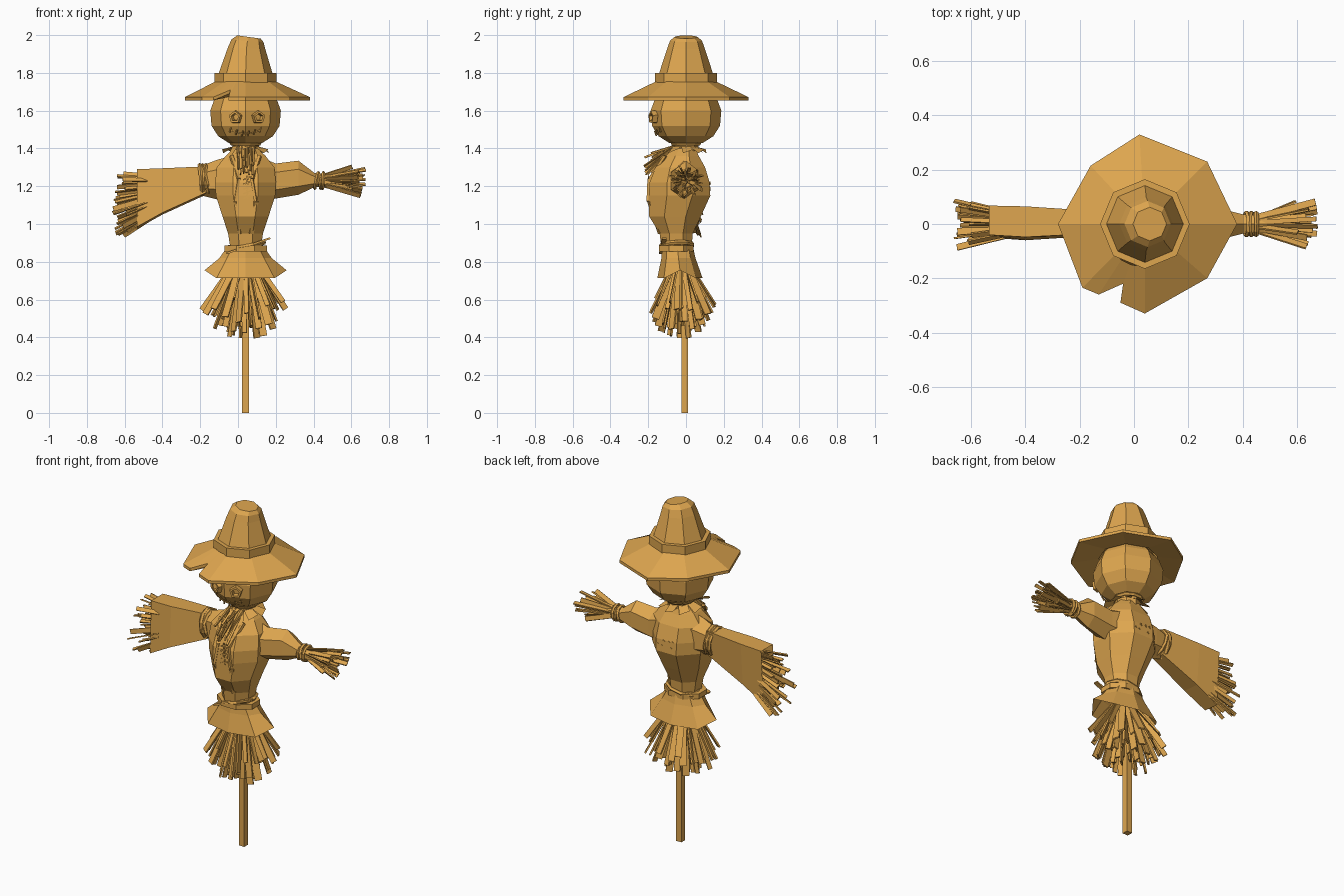
import bpy, bmesh, math, random
from mathutils import Vector, Matrix

if "Cube" in bpy.data.objects:
    bpy.data.objects.remove(bpy.data.objects["Cube"])
random.seed(4)

STRAW = bpy.data.materials.new("golden straw")
STRAW.use_nodes = True
COLOUR = (0.73, 0.38, 0.078, 1)
STRAW.diffuse_color = COLOUR
STRAW.node_tree.nodes["Principled BSDF"].inputs["Base Color"].default_value = COLOUR
CX = 0.04


def finish(name, bm):
    bmesh.ops.recalc_face_normals(bm, faces=bm.faces)
    me = bpy.data.meshes.new(name)
    bm.to_mesh(me)
    bm.free()
    me.materials.append(STRAW)
    ob = bpy.data.objects.new(name, me)
    bpy.context.collection.objects.link(ob)
    return ob


def loft(name, rings, cap_start=True, cap_end=True, closed=False):
    """Skin a list of equally long point rings."""
    bm = bmesh.new()
    vs = [[bm.verts.new(p) for p in r] for r in rings]
    n = len(vs[0])
    pairs = list(zip(vs, vs[1:])) + ([(vs[-1], vs[0])] if closed else [])
    for a, b in pairs:
        for i in range(n):
            j = (i + 1) % n
            bm.faces.new((a[i], a[j], b[j], b[i]))
    if cap_start and not closed:
        bm.faces.new(vs[0])
    if cap_end and not closed:
        bm.faces.new(vs[-1])
    return finish(name, bm)


def level(z, rx, ry=None, cx=CX, cy=0.0, n=8, turn=0.0, tilt=0.0):
    """Horizontal ring, tilt makes z change along x."""
    ry = ry or rx
    angles = [turn + math.tau * i / n for i in range(n)]
    return [Vector((cx + rx * math.cos(a), cy + ry * math.sin(a),
                    z + tilt * rx * math.cos(a))) for a in angles]


def across(x, z0, z1, ry, cy=0.0, n=6):
    """Upright ring facing along x, for the sleeves."""
    angles = [math.tau * (i + 0.5) / n for i in range(n)]
    return [Vector((x, cy + ry * math.cos(a), (z0 + z1) / 2 + (z1 - z0) / 2 * math.sin(a)))
            for a in angles]


def add_stick(bm, a, b, width, thick, spin=0.0):
    a, b = Vector(a), Vector(b)
    rot = (b - a).to_track_quat('Z', 'Y').to_matrix().to_4x4()
    size = Matrix.Diagonal((width, thick, (b - a).length, 1))
    bmesh.ops.create_cube(bm, size=1, matrix=Matrix.Translation((a + b) / 2) @ rot
                          @ Matrix.Rotation(spin, 4, 'Z') @ size)


def sticks(name, pairs, width, thick, spin=False):
    bm = bmesh.new()
    for a, b in pairs:
        w = width * random.uniform(0.65, 1.2)
        add_stick(bm, a, b, w, thick, random.uniform(0, math.pi) if spin else 0)
    return finish(name, bm)


def rope(name, centre, radius, thick, rot=(0, 0, 0), squash=1.0):
    """Low-poly loop of rope."""
    rings = []
    for i in range(10):
        a = math.tau * i / 10
        out = Vector((math.cos(a), math.sin(a) * squash, 0))
        rings.append([out * (radius + thick * math.cos(b)) + Vector((0, 0, thick * math.sin(b)))
                      for b in (math.tau * k / 5 for k in range(5))])
    ob = loft(name, rings, closed=True)
    ob.location, ob.rotation_euler = centre, rot
    return ob


# Pole
loft("pole", [level(z, 0.025, cy=-0.007, n=4, turn=math.pi / 4) for z in (0, 1.42)])

# Head
head = [(1.43, .09), (1.465, .145), (1.52, .18), (1.6, .187), (1.66, .165), (1.72, .12)]
loft("head", [level(z, r) for z, r in head])

# Hat: crown, band and a brim with a torn notch
crown = [(1.79, .145, 0, CX), (1.93, .099, -.03, .045), (1.97, .085, -.08, .05),
         (1.99, .062, -.14, .058)]
loft("hat_crown", [level(z, r, cx=x, tilt=t) for z, r, t, x in crown])
loft("hat_band", [level(z, .165) for z in (1.75, 1.8)])
rim = [(.38, 0), (.27, .23), (.02, .33), (-.16, .215), (-.28, 0), (-.19, -.235),
       (-.13, -.26), (-.04, -.22), (-.05, -.29), (.04, -.33), (.27, -.2)]
top = [Vector((x, y, 1.71 if y == -.22 else 1.672)) for x, y in rim]
low = [p - Vector((0, 0, .017)) for p in top]
inner = []
for p in top:
    d = Vector((p.x - CX, p.y, 0)).normalized() * 0.158
    inner.append(Vector((CX + d.x, d.y, 1.755)))
under = [p - Vector((0, 0, .075)) for p in inner]
loft("hat_brim", [inner, top, low, under], closed=True)

# Eyes: raised pentagon frames
for side, ex, turn in (("right", -0.012, -.38), ("left", 0.108, .38)):
    frame = []
    tilt = Matrix.Rotation(turn, 3, 'Z')
    centre = Vector((ex, -0.172, 1.565))
    for r, y in ((.018, .01), (.022, -.016), (.034, -.016), (.036, .012)):
        frame.append([centre + tilt @ Vector((r * math.sin(math.tau * k / 5), y,
                                              r * math.cos(math.tau * k / 5))) for k in range(5)])
    loft(side + "_eye_frame", frame, closed=True)

# Stitched mouth
smile = [Vector((CX + t * .08, -0.158 + .025 * t * t, 1.478 + .02 * t * t))
         for t in (-1, -.6, -.2, .2, .6, 1)]
pairs = list(zip(smile, smile[1:]))
pairs += [(p + Vector((-.004, 0, -.012)), p + Vector((.004, -.008, .014))) for p in smile]
sticks("mouth_stitches", pairs, .006, .006)

# Neck, rope and collar
loft("neck", [level(1.36, .07, cy=-.01), level(1.44, .07)])
rope("neck_rope", (CX, 0, 1.425), .073, .011)
bm = bmesh.new()
for i in range(9):
    a = math.tau * i / 9 + .2
    def around(da, r, z):
        return bm.verts.new((CX + r * math.cos(a + da), -.015 + r * math.sin(a + da), z))
    drop = 1.32 if math.sin(a) < -.5 else 1.375
    bm.faces.new((around(-.36, .07, 1.41), around(.36, .07, 1.41),
                  around(.25, .125, drop + .02), around(-.2, .125, drop)))
finish("collar_flaps", bm)

# Jacket body
body = [(.86, .085, .085, -.05), (.95, .1, .095, -.052), (1.04, .132, .148, -.058),
        (1.15, .17, .176, -.034), (1.22, .174, .172, -.034), (1.3, .165, .142, -.03),
        (1.36, .115, .095, -.02), (1.4, .068, .065, -.01)]
loft("jacket_body", [level(z, rx, ry, cy=cy, turn=math.pi / 8) for z, rx, ry, cy in body])

# Jacket front edges and stitches
for s in (-1, 1):
    edge = [(CX + s * .075, -.11, 1.36), (CX + s * .035, -.19, 1.24),
            (CX + s * .055, -.195, 1.12), (CX + s * .03, -.138, .95)]
    sticks("lapel_edge", zip(edge, edge[1:]), .022, .014)
pairs = []
for i in range(5):
    z = 1.14 + i * .025
    pairs += [((CX - .012, -.198, z - .006), (CX + .03, -.198, z + .012)),
              ((CX + .012, -.198, z - .008), (CX + .006, -.198, z + .016))]
sticks("chest_stitches", pairs, .006, .008)
back = [(CX + random.uniform(-.06, .06), .125, random.uniform(1.14, 1.22)) for _ in range(7)]
sticks("back_stitches", [(p, (p[0] + .012, p[1] + .003, p[2] + .008)) for p in back], .005, .008)

# Straw poking out at the chest
pairs = []
for i in range(18):
    x = random.uniform(-.045, .045)
    pairs.append(((CX + x, -.07, 1.41),
                  (CX + x * .9, random.uniform(-.23, -.18), random.uniform(1.26, 1.38))))
sticks("chest_straw", pairs, .014, .006, True)

# Right arm: shoulder, rope and wide sleeve
loft("right_shoulder", [across(.0, 1.11, 1.37, .095, -.015), across(-.11, 1.13, 1.34, .078, -.01),
                        across(-.19, 1.15, 1.31, .055)])
for x, lean in ((-.18, .12), (-.195, -.1), (-.17, -.22)):
    rope("right_arm_rope", (x, 0, 1.235), .078, .011, (0, math.pi / 2 + lean, 0), .85)
sleeve = [(-.17, 1.155, 1.305, .045, .05), (-.4, 1.05, 1.295, .06, .065),
          (-.535, .975, 1.29, .05, .068)]
loft("right_sleeve", [[Vector((x, -y0, b + .01)), Vector((x, -y0 * .8, t)), Vector((x, y1, t)),
                       Vector((x, y1 * .7, b))] for x, b, t, y0, y1 in sleeve], True, False)

# Left arm: shoulder to tied cuff
arm = [(.08, 1.11, 1.37, .095, -.015), (.2, 1.135, 1.32, .08, -.01),
       (.32, 1.155, 1.335, .065, 0), (.405, 1.195, 1.27, .04, 0), (.49, 1.195, 1.265, .038, 0)]
loft("left_sleeve", [across(*a) for a in arm])
for x, lean in ((.415, .2), (.432, -.15), (.45, .05)):
    rope("left_cuff_rope", (x, 0, 1.23), .042, .009, (0, math.pi / 2 + lean, 0))

# Straw hands
pairs = []
for i in range(36):
    t, y = (i * .618) % 1, random.uniform(-1, 1)
    start = Vector((-.48, y * .045, 1.02 + t * .24))
    way = Vector((-1, y * .25, -.65 + t * .75)).normalized()
    pairs.append((start, start + way * random.uniform(.12, .2)))
sticks("right_hand_straw", pairs, .024, .007, True)
pairs = []
for i in range(30):
    a, r = math.tau * i * .618, math.sqrt((i + .5) / 30)
    y, z = math.cos(a) * r, math.sin(a) * r
    pairs.append(((.46, y * .03, 1.23 + z * .028),
                  (random.uniform(.57, .68), y * .095, 1.225 + z * .085)))
sticks("left_hand_straw", pairs, .025, .007, True)

# Belt, loose belt end and jacket hem
loft("belt", [level(z, .122, .098, cy=-.052, turn=math.pi / 8) for z in (.855, .885)])
rope("belt_rope", (CX, -.05, .885), .1, .012, (.05, -.18, 0), .88)
sticks("belt_end", [((-.06, -.13, .845), (.17, -.115, .925))], .026, .01)
hem = [(.89, .09, .08, -.045), (.82, .138, .09, -.04), (.725, .217, .12, -.032)]
rings = [level(z, rx, ry, cy=cy) for z, rx, ry, cy in hem]
for i, p in enumerate(rings[-1]):
    p.z += .03 if i % 4 == 0 else -.012
loft("jacket_hem", rings, True, False)

# Straw skirt: loose fan, long in the middle and lifted at the rim
pairs = []
for i in range(64):
    a, r = math.tau * i * .618, math.sqrt((i + .5) / 64)
    x, y = math.cos(a) * r, math.sin(a) * r
    reach = random.uniform(.82, 1.08)
    pairs.append(((CX + x * .07, -.025 + y * .045, .78),
                  (CX + x * .23 * reach, -.015 + y * .18 * reach,
                   .78 - reach * (.37 - .17 * r ** 3))))
sticks("straw_skirt", pairs, .034, .009, True)
